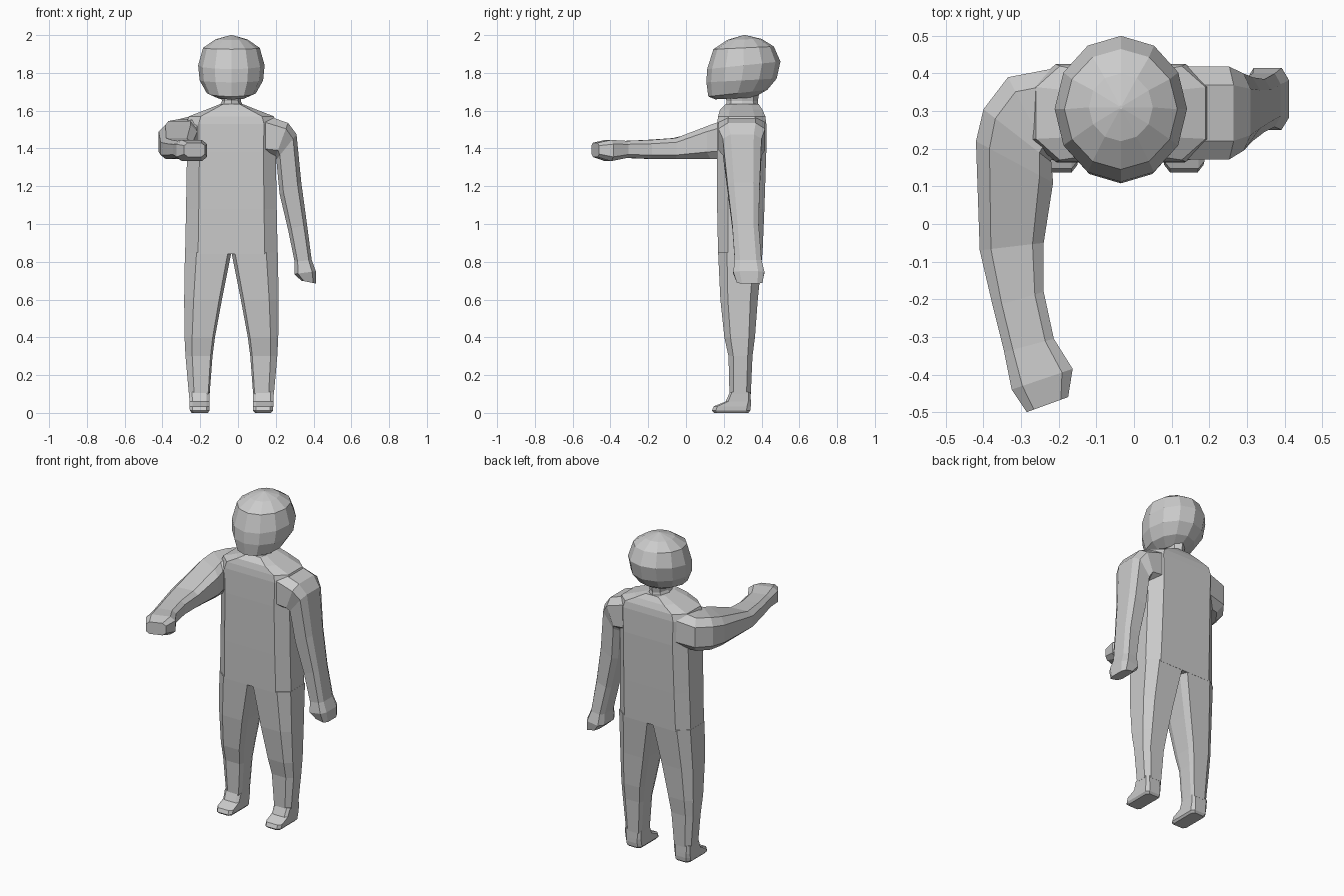
import bpy, bmesh, math

CX = -0.035  # symmetry line of the body

# Plane of the ring's end points (a, b) and depth d -> world position
PLANES = {
    "xz": lambda a, b, d: (a, d, b),
    "xy": lambda a, b, d: (a, b, d),
    "yz": lambda a, b, d: (d, a, b),
}


def box_section(ci, co, cd):
    """Eight-sided chamfered box: inner chamfer, outer chamfer, depth chamfer."""
    k = 1 - cd
    return [(-1, -k), (-1 + ci, -1), (1 - co, -1), (1, -k),
            (1, k), (1 - co, 1), (-1 + ci, 1), (-1, k)]


def round_section(n):
    return [(-math.cos(2 * math.pi * i / n), -math.sin(2 * math.pi * i / n))
            for i in range(n)]


def loft(name, plane, section, rings, mirror=False):
    """Each ring: inner point (a, b), outer point (a, b), depth low, depth high."""
    bm = bmesh.new()
    loops = []
    for pa, pb, qa, qb, d0, d1 in rings:
        loop = []
        for u, w in section:
            t, s = (u + 1) / 2, (w + 1) / 2
            x, y, z = PLANES[plane](pa + (qa - pa) * t, pb + (qb - pb) * t,
                                    d0 + (d1 - d0) * s)
            loop.append(bm.verts.new((2 * CX - x if mirror else x, y, z)))
        loops.append(loop)
    n = len(section)
    for lo, hi in zip(loops, loops[1:]):
        for i in range(n):
            j = (i + 1) % n
            bm.faces.new((lo[i], lo[j], hi[j], hi[i]))
    bm.faces.new(loops[0])
    bm.faces.new(loops[-1])
    bmesh.ops.recalc_face_normals(bm, faces=bm.faces)
    mesh = bpy.data.meshes.new(name)
    bm.to_mesh(mesh)
    bm.free()
    ob = bpy.data.objects.new(name, mesh)
    bpy.context.collection.objects.link(ob)
    return ob


def level(z, half, y0, y1):
    """Horizontal ring centred on the body."""
    return (CX - half, z, CX + half, z, y0, y1)


# Torso with sloping shoulders, then neck
loft("torso", "xz", box_section(0.28, 0.28, 0.45), [
    level(0.84, 0.245, 0.17, 0.405),
    level(1.08, 0.24, 0.165, 0.415),
    level(1.38, 0.235, 0.163, 0.425),
    level(1.53, 0.24, 0.165, 0.425),
    level(1.57, 0.225, 0.17, 0.42),
    level(1.605, 0.135, 0.18, 0.405),
    level(1.635, 0.06, 0.21, 0.385),
])
loft("neck", "xz", round_section(8), [
    level(1.62, 0.065, 0.21, 0.385),
    level(1.65, 0.05, 0.215, 0.38),
    level(1.71, 0.06, 0.2, 0.39),
])

# Head: twelve-sided, jaw pushed forward
loft("head", "yz", round_section(12), [
    (a, b, c, d, CX - h, CX + h) for a, b, c, d, h in [
        (0.155, 1.66, 0.36, 1.67, 0.07),
        (0.118, 1.675, 0.43, 1.71, 0.13),
        (0.108, 1.75, 0.48, 1.77, 0.168),
        (0.112, 1.82, 0.50, 1.86, 0.176),
        (0.145, 1.925, 0.465, 1.94, 0.15),
        (0.22, 1.975, 0.40, 1.98, 0.085),
        (0.305, 2.0, 0.315, 2.0, 0.004),
    ]])

# Legs with feet, mirrored about the body line
for side, flip in (("left", False), ("right", True)):
    loft(side + "_leg", "xz", box_section(0.15, 0.5, 0.4), [
        (CX, 0.85, 0.211, 0.85, 0.17, 0.405),
        (0.015, 0.6, 0.215, 0.6, 0.182, 0.38),
        (0.052, 0.4, 0.213, 0.4, 0.203, 0.365),
        (0.065, 0.3, 0.208, 0.3, 0.225, 0.352),
        (0.08, 0.1, 0.19, 0.1, 0.23, 0.343),
    ], flip)
    loft(side + "_foot", "xz", box_section(0.3, 0.3, 0.2), [
        (0.08, 0.11, 0.19, 0.11, 0.232, 0.342),
        (0.08, 0.06, 0.187, 0.06, 0.21, 0.343),
        (0.08, 0.035, 0.187, 0.035, 0.147, 0.343),
        (0.08, 0.012, 0.185, 0.012, 0.137, 0.34),
        (0.09, 0.0, 0.175, 0.0, 0.15, 0.33),
    ], flip)

# Hanging arm
arm = box_section(0.35, 0.35, 0.4)
loft("hanging_arm", "xz", arm, [
    (0.12, 1.36, 0.12, 1.585, 0.172, 0.418),
    (0.20, 1.36, 0.265, 1.535, 0.172, 0.418),
    (0.203, 1.34, 0.31, 1.475, 0.195, 0.40),
    (0.22, 1.16, 0.335, 1.22, 0.22, 0.39),
    (0.265, 0.97, 0.365, 1.00, 0.245, 0.385),
    (0.30, 0.80, 0.39, 0.81, 0.258, 0.40),
    (0.298, 0.735, 0.412, 0.75, 0.25, 0.415),
    (0.335, 0.70, 0.412, 0.685, 0.27, 0.405),
])

# Arm raised forward
loft("raised_arm", "xy", arm, [
    (-0.19, 0.175, -0.19, 0.418, 1.36, 1.585),
    (-0.22, 0.17, -0.335, 0.39, 1.35, 1.555),
    (-0.22, 0.165, -0.40, 0.305, 1.345, 1.545),
    (-0.215, 0.11, -0.42, 0.22, 1.345, 1.525),
    (-0.24, -0.05, -0.41, -0.07, 1.343, 1.455),
    (-0.24, -0.18, -0.375, -0.22, 1.345, 1.445),
    (-0.213, -0.305, -0.345, -0.34, 1.35, 1.44),
    (-0.163, -0.385, -0.325, -0.44, 1.333, 1.445),
    (-0.175, -0.46, -0.285, -0.50, 1.355, 1.43),
])
